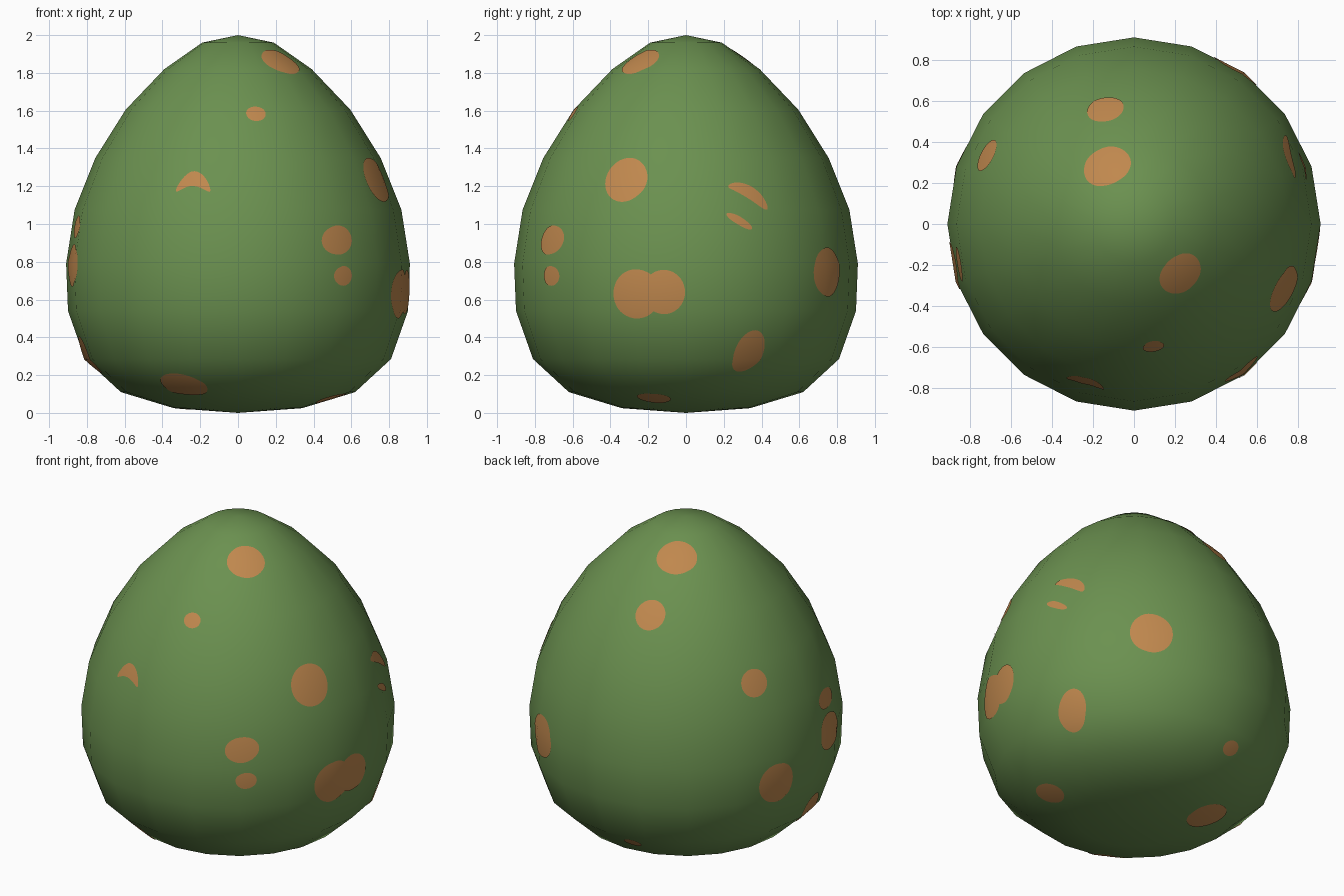
import bpy
import bmesh
from math import sin, cos, pi, radians
from mathutils import Matrix, Vector

if "Cube" in bpy.data.objects:
    bpy.data.objects.remove(bpy.data.objects["Cube"], do_unlink=True)

SIDES = 20
# Shell outline from the bottom pole to the tip: (radius, height)
PROFILE = [(0, 0), (0.34, 0.025), (0.62, 0.11), (0.81, 0.285), (0.9, 0.54), (0.91, 0.79),
           (0.865, 1.075), (0.755, 1.35), (0.595, 1.605), (0.39, 1.82), (0.19, 1.96), (0, 2)]


def make_material(name, rgb):
    mat = bpy.data.materials.new(name)
    mat.use_nodes = True
    mat.diffuse_color = (*rgb, 1)
    bsdf = mat.node_tree.nodes["Principled BSDF"]
    bsdf.inputs["Base Color"].default_value = (*rgb, 1)
    bsdf.inputs["Roughness"].default_value = 0.8
    return mat


def make_object(name, bm, mat):
    mesh = bpy.data.meshes.new(name)
    for face in bm.faces:
        face.smooth = True
    bm.to_mesh(mesh)
    bm.free()
    mesh.materials.append(mat)
    obj = bpy.data.objects.new(name, mesh)
    bpy.context.collection.objects.link(obj)
    return obj


def make_shell(mat):
    bm = bmesh.new()
    verts = [bm.verts.new((r, 0, z)) for r, z in PROFILE]
    edges = [bm.edges.new(pair) for pair in zip(verts, verts[1:])]
    bmesh.ops.spin(bm, geom=verts + edges, cent=(0, 0, 0), axis=(0, 0, 1),
                   angle=2 * pi, steps=SIDES, use_merge=True)
    bmesh.ops.remove_doubles(bm, verts=bm.verts, dist=0.001)
    bmesh.ops.recalc_face_normals(bm, faces=bm.faces)
    return make_object("egg_shell", bm, mat)


def surface_frame(azimuth, height):
    """Frame on the shell: X runs around it, Y up the slope, Z outwards."""
    a = radians(azimuth)
    for (r0, z0), (r1, z1) in zip(PROFILE, PROFILE[1:]):
        if z0 <= height <= z1:
            break
    r = r0 + (r1 - r0) * (height - z0) / (z1 - z0)
    around = Vector((-sin(a), cos(a), 0))
    out = Vector(((z1 - z0) * cos(a), (z1 - z0) * sin(a), r0 - r1)).normalized()
    up = out.cross(around)
    frame = Matrix((around, up, out)).transposed().to_4x4()
    frame.translation = Vector((r * cos(a), r * sin(a), height)) + out * 0.1
    return frame


def make_spot(name, shell, mat, azimuth, height, a, b, tilt=0, bend=0, lift=0.004):
    # Disc of concentric rings, optionally bent into a crescent
    bm = bmesh.new()
    rings, count = 9, 40
    turn = Matrix.Rotation(radians(tilt), 3, 'Z')

    def point(radius, angle):
        x, y = a * radius * cos(angle), b * radius * sin(angle)
        return bm.verts.new(turn @ Vector((x, y + bend * (x * x - a * a / 3), 0)))

    centre = point(0, 0)
    previous = None
    for i in range(1, rings + 1):
        ring = [point(i / rings, 2 * pi * k / count) for k in range(count)]
        for k in range(count):
            n = (k + 1) % count
            if previous:
                bm.faces.new((previous[k], ring[k], ring[n], previous[n]))
            else:
                bm.faces.new((centre, ring[k], ring[n]))
        previous = ring
    obj = make_object(name, bm, mat)
    obj.matrix_world = surface_frame(azimuth, height)
    # Lay the disc on the shell and borrow its shading
    wrap = obj.modifiers.new("lay_on_shell", 'SHRINKWRAP')
    wrap.target = shell
    wrap.wrap_method = 'PROJECT'
    wrap.use_project_z = True
    wrap.use_negative_direction = True
    wrap.use_positive_direction = False
    wrap.wrap_mode = 'ABOVE_SURFACE'
    wrap.offset = lift
    shade = obj.modifiers.new("match_shading", 'DATA_TRANSFER')
    shade.object = shell
    shade.use_loop_data = True
    shade.data_types_loops = {'CUSTOM_NORMAL'}
    shade.loop_mapping = 'POLYINTERP_NEAREST'


green = make_material("moss_green", (0.147, 0.283, 0.080))
orange = make_material("dull_orange", (0.527, 0.246, 0.076))
shell = make_shell(green)

# Spots: azimuth, height, half width, half height, tilt, bend
SPOTS = {
    "tip_front": (-47, 1.86, 0.11, 0.105),
    "upper_front": (-81, 1.585, 0.052, 0.046),
    "front_crescent": (-107, 1.22, 0.095, 0.042, 0, -7),
    "left_large": (-23.5, 1.235, 0.12, 0.125),
    "left_front_upper": (-53.5, 0.915, 0.1, 0.077, 10),
    "left_front_lower": (-52, 0.725, 0.062, 0.052),
    "left_twin_front": (-17, 0.63, 0.13, 0.13),
    "left_twin_rear": (-7.5, 0.64, 0.113, 0.117),
    "left_upper_streak": (24, 1.16, 0.122, 0.037, -33, -2),
    "left_lower_streak": (19, 1.015, 0.08, 0.022, -30),
    "left_rear_round": (56.5, 0.745, 0.125, 0.13),
    "left_rear_low": (24, 0.32, 0.085, 0.125, -15),
    "underside_left": (-19, 0.08, 0.09, 0.085),
    "underside_rear": (143, 0.05, 0.12, 0.12),
    "low_rear": (100, 0.215, 0.055, 0.048),
    "tip_rear": (115, 1.875, 0.118, 0.11),
    "upper_rear": (104, 1.62, 0.09, 0.092),
    "right_rear_small": (155, 1.25, 0.083, 0.083),
    "right_rear_large": (161, 0.63, 0.12, 0.125),
    "right_mid": (193, 0.78, 0.12, 0.112),
    "right_mid_upper": (193, 0.985, 0.085, 0.06),
    "right_low": (187, 0.3, 0.1, 0.11),
    "front_low": (-116, 0.145, 0.13, 0.088, -15),
}
for index, (part, values) in enumerate(SPOTS.items()):
    # Tiny height steps keep touching spots from fighting
    make_spot("spot_" + part, shell, orange, *values, lift=0.004 + 0.0004 * (index % 2))
